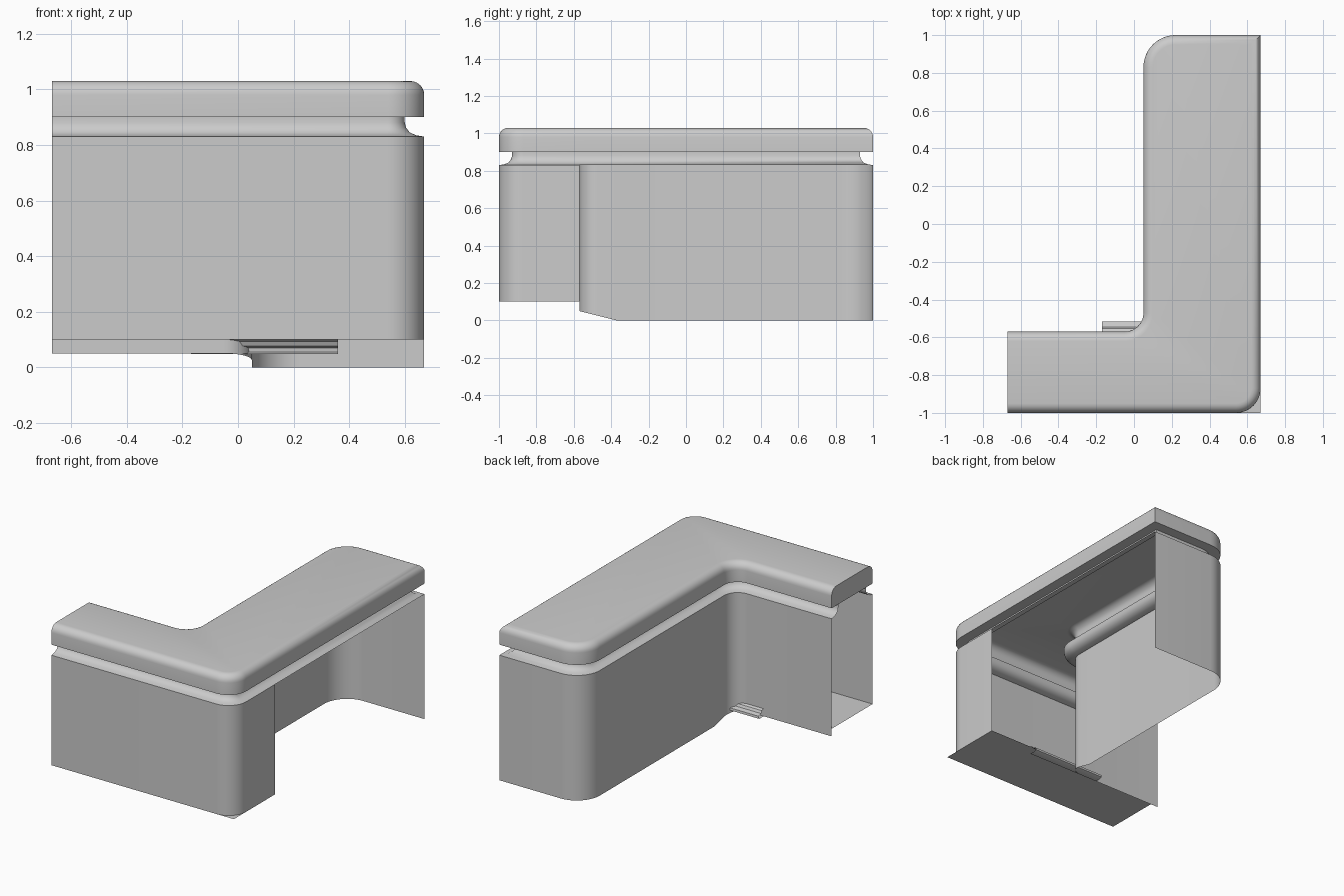
import bpy, bmesh, math
from mathutils import Vector

if "Cube" in bpy.data.objects:
    bpy.data.objects.remove(bpy.data.objects["Cube"])


def make(name, verts, faces, angle=35):
    me = bpy.data.meshes.new(name)
    me.from_pydata([tuple(v) for v in verts], [], faces)
    bm = bmesh.new()
    bm.from_mesh(me)
    bmesh.ops.remove_doubles(bm, verts=bm.verts, dist=1e-5)
    bmesh.ops.recalc_face_normals(bm, faces=bm.faces)
    bm.to_mesh(me)
    bm.free()
    ob = bpy.data.objects.new(name, me)
    bpy.context.collection.objects.link(ob)
    bpy.ops.object.select_all(action='DESELECT')
    ob.select_set(True)
    bpy.context.view_layer.objects.active = ob
    bpy.ops.object.shade_smooth_by_angle(angle=math.radians(angle))
    return ob


def arc(cx, cy, r, a0, a1, n=12):
    return [Vector((cx + r * math.cos(math.radians(a0 + (a1 - a0) * i / n)),
                    cy + r * math.sin(math.radians(a0 + (a1 - a0) * i / n))))
            for i in range(n + 1)]


# L-shaped outline, open at the left end (x = -0.67)
front = [Vector((-.67, -1))] + arc(.54, -.87, .13, -90, 0) + [Vector((.67, -.57))]
back = ([Vector((.67, 1))] + arc(.22, .83, .17, 90, 180) + [Vector((.05, -.37))]
        + arc(-.05, -.47, .10, 0, -90) + [Vector((-.67, -.57))])
path = front + back


def inset_normals(pts):
    out = []
    for i in range(len(pts)):
        ns = []
        for a, b in ((i - 1, i), (i, i + 1)):
            if a >= 0 and b < len(pts):
                d = (pts[b] - pts[a]).normalized()
                ns.append(Vector((-d.y, d.x)))
        out.append(ns[0] if len(ns) == 1 else (ns[0] + ns[1]) / (1 + ns[0].dot(ns[1])))
    return out


NORMALS = inset_normals(path)


def sweep(profile):
    m = len(profile)
    verts = [(p.x + n.x * d, p.y + n.y * d, z)
             for p, n in zip(path, NORMALS) for d, z in profile]
    faces = [(i * m + j, (i + 1) * m + j, (i + 1) * m + j + 1, i * m + j + 1)
             for i in range(len(path) - 1) for j in range(m - 1)]
    return verts, faces


# recessed groove between body and worktop
v, f = sweep([(0, .83), (.03, .835), (.052, .845), (.065, .862), (.07, .88), (.07, .90)])
make("groove", v, f)

# worktop with rounded upper edge and capped left end
R = .05
prof = [(.07, .90), (0, .90)] + [(R - R * math.cos(math.radians(a)), 1.03 - R + R * math.sin(math.radians(a)))
                                 for a in range(0, 91, 15)]
v, f = sweep(prof)
m, k = len(prof), len(path)
f.append([i * m + m - 1 for i in range(k)])
f.append(list(range(m)) + [(k - 1) * m + j for j in reversed(range(m))])
make("worktop", v, f)


# body panels; the inner panel's lower edge slopes up towards the short arm
def wall(name, pts, bottom):
    v = []
    for p in pts:
        v += [(p.x, p.y, bottom(p)), (p.x, p.y, .83)]
    make(name, v, [(2 * i, 2 * i + 2, 2 * i + 3, 2 * i + 1) for i in range(len(pts) - 1)])


wall("front_panel", front, lambda p: .10)
wall("inner_panel", back, lambda p: .05 * min(1, max(0, (-.37 - p.y) / .2)))

# floor plate under the short arm
make("floor_plate", [(-.67, -1, .10), (.67, -1, .10), (.67, -.57, .10), (-.67, -.57, .10)],
     [(0, 1, 2, 3)])

# small rail along the floor's rear edge
rail = [(-.57, .10), (-.553, .093), (-.545, .077), (-.517, .07), (-.515, .055), (-.53, .048), (-.57, .05)]
v = [(x, y, z) for x in (-.17, .36) for y, z in rail]
n = len(rail)
make("floor_rail", v, [(j, j + 1, n + j + 1, n + j) for j in range(n - 1)])
